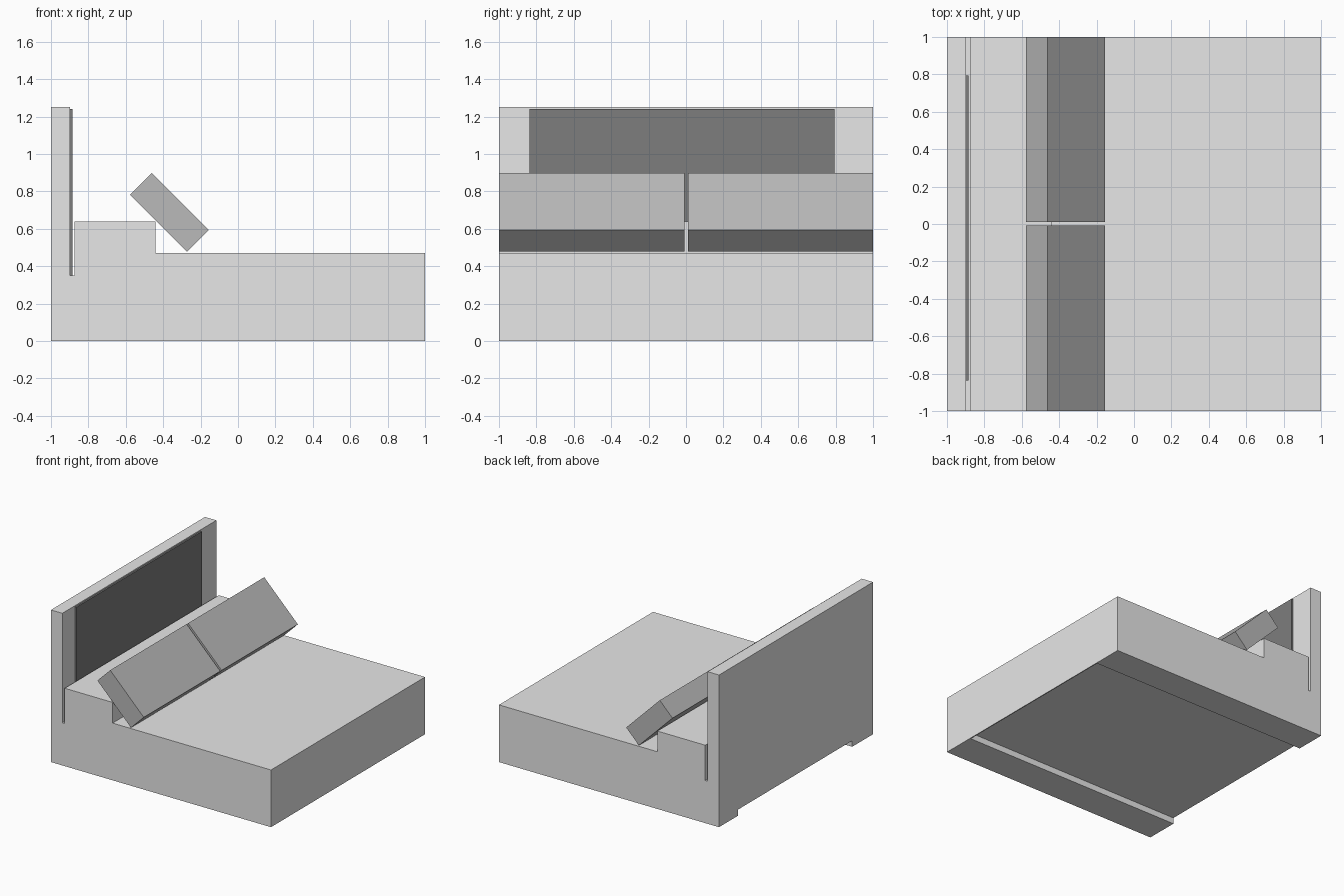
import bpy, bmesh, math

if "Cube" in bpy.data.objects:
    bpy.data.objects.remove(bpy.data.objects["Cube"])


def material(name, v):
    m = bpy.data.materials.new(name)
    m.diffuse_color = (v, v, v, 1)
    m.use_nodes = True
    m.node_tree.nodes["Principled BSDF"].inputs["Base Color"].default_value = m.diffuse_color
    return m


light = material("light grey", 0.8)
mid = material("mid grey", 0.49)
dark = material("dark grey", 0.205)


def extrude_profile(name, pts, y0, y1, mat):
    """Closed x-z outline extruded along y."""
    bm = bmesh.new()
    face = bm.faces.new([bm.verts.new((x, y0, z)) for x, z in pts])
    new = bmesh.ops.extrude_face_region(bm, geom=[face])["geom"]
    verts = [g for g in new if isinstance(g, bmesh.types.BMVert)]
    bmesh.ops.translate(bm, verts=verts, vec=(0, y1 - y0, 0))
    bmesh.ops.recalc_face_normals(bm, faces=bm.faces)
    me = bpy.data.meshes.new(name)
    bm.to_mesh(me)
    bm.free()
    me.materials.append(mat)
    ob = bpy.data.objects.new(name, me)
    bpy.context.collection.objects.link(ob)
    return ob


def box(name, x0, x1, y0, y1, z0, z1, mat):
    return extrude_profile(name, [(x0, z0), (x1, z0), (x1, z1), (x0, z1)], y0, y1, mat)


FLOOR = 0.05    # height of the raised underside
# Bed body: headboard, narrow slot, raised shelf and mattress in one outline
extrude_profile("bed_body", [
    (-1, FLOOR), (1, FLOOR), (1, 0.47), (-0.44, 0.47), (-0.44, 0.64),
    (-0.875, 0.64), (-0.875, 0.35), (-0.897, 0.35), (-0.897, 1.25), (-1, 1.25),
], -1, 1, light)

# Runners along both sides and the thin foot plate
box("left_runner", -1, 1, -1, -0.73, 0, FLOOR, light)
box("right_runner", -1, 1, 0.75, 1, 0, FLOOR, light)
box("foot_plate", 0.992, 1, -0.73, 0.75, 0, FLOOR, light)

# Dark panel on the headboard
box("headboard_panel", -0.897, -0.884, -0.837, 0.795, 0.351, 1.24, dark)

# Two pillows leaning at 45 degrees
for name, y0, y1 in (("left_pillow", -1, -0.007), ("right_pillow", 0.011, 1)):
    p = box(name, -0.216, 0.216, y0, y1, -0.082, 0.082, mid)
    p.rotation_euler.y = math.radians(45)
    p.location = (-0.367, 0, 0.688)
